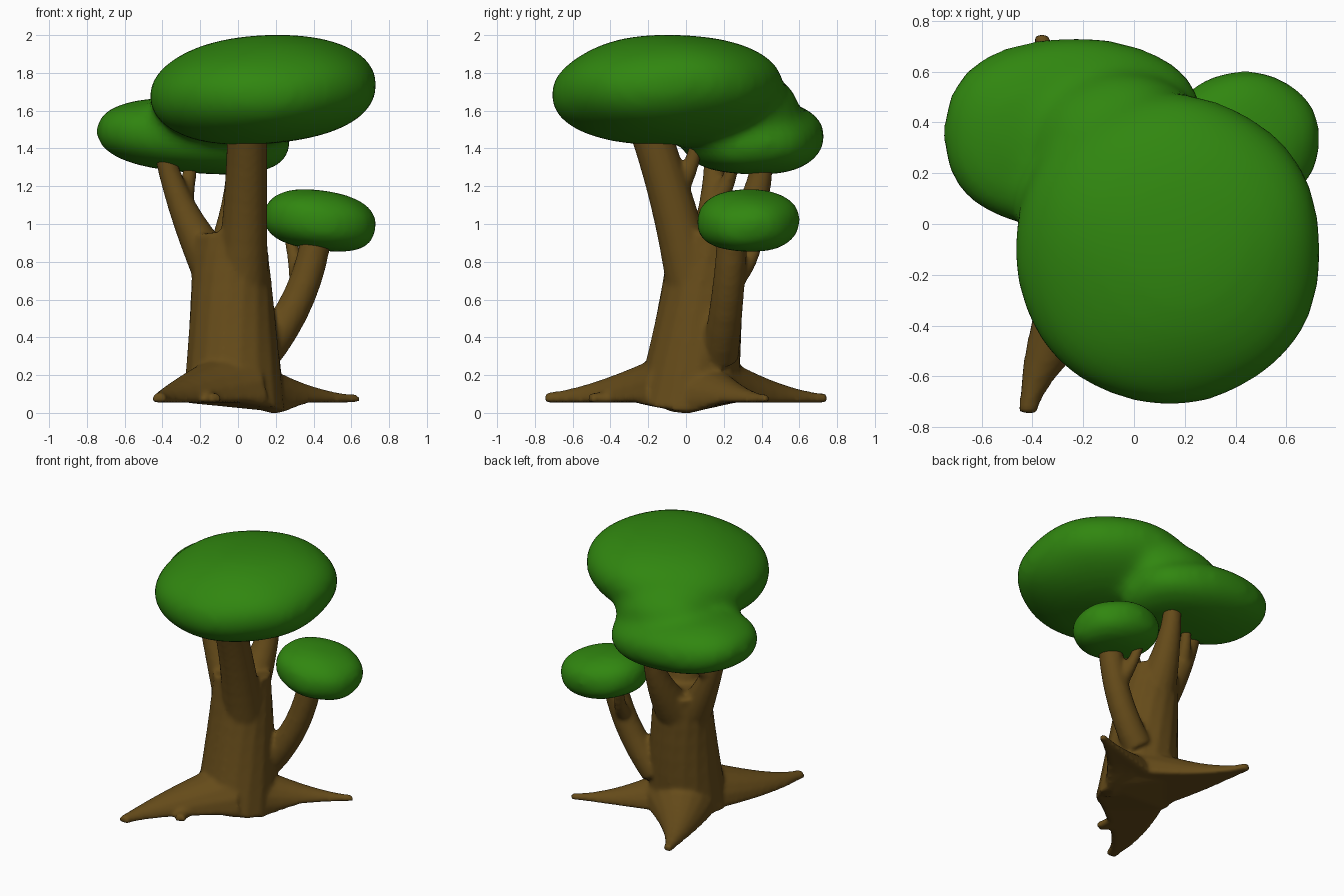
import bpy, bmesh, math
from mathutils import Vector, Matrix

if "Cube" in bpy.data.objects:
    bpy.data.objects.remove(bpy.data.objects["Cube"])


def material(name, color):
    m = bpy.data.materials.new(name)
    m.diffuse_color = color
    m.use_nodes = True
    m.node_tree.nodes["Principled BSDF"].inputs["Base Color"].default_value = m.diffuse_color
    return m


BARK = material("bark", (0.13, 0.07, 0.01, 1))
LEAF = material("leaf", (0.03, 0.24, 0.005, 1))


def floor_z(x, y):
    # underside is level, dipping to the ground at one corner of the trunk
    return -0.02 + 0.075 * min(1, math.hypot(x - 0.225, y + 0.03) / 0.25)


def limb(bm, start, mid, end, r0, r1, power=2, segs=16, steps=8):
    """Closed tapering tube on a curve through three points, flattened underneath."""
    a, m, c = Vector(start), Vector(mid), Vector(end)
    b = 2 * m - (a + c) / 2
    rings = []
    for i in range(steps + 1):
        t = i / steps
        p = a * (1 - t) ** 2 + b * 2 * t * (1 - t) + c * t * t
        q = ((b - a) * (1 - t) + (c - b) * t).to_track_quat('Z', 'Y')
        r = r1 + (r0 - r1) * (1 - t) ** power
        ring = []
        for k in range(segs):
            ang = 2 * math.pi * k / segs
            v = p + q @ Vector((math.cos(ang), math.sin(ang), 0)) * r
            v.z = max(v.z, floor_z(v.x, v.y))
            ring.append(bm.verts.new(v))
        rings.append(ring)
    for lo, hi in zip(rings, rings[1:]):
        for k in range(segs):
            n = (k + 1) % segs
            bm.faces.new((lo[k], lo[n], hi[n], hi[k]))
    bm.faces.new(rings[0][::-1])
    bm.faces.new(rings[-1])


def twig(bm, start, end, r):
    mid = (Vector(start) + Vector(end)) / 2 + Vector((0, 0.02, -0.02))
    limb(bm, start, mid, end, 1.8 * r, r)


def root(bm, start, mid, end, r0, r1=0.028):
    limb(bm, (*start, 0.08), (*mid, 0.065), (*end, 0.075), r0, r1, 1.4)


def blob(bm, center, radii, tilt_x=0, tilt_y=0, top=2.3, bottom=2.3, plan=2):
    """Ellipsoid with adjustable boxiness and gentle lumps."""
    rot = Matrix.Rotation(math.radians(tilt_y), 3, 'Y') @ Matrix.Rotation(math.radians(tilt_x), 3, 'X')
    for v in bmesh.ops.create_icosphere(bm, subdivisions=4, radius=1)["verts"]:
        c = v.co.normalized()
        h = (abs(c.x) ** plan + abs(c.y) ** plan) ** (1 / plan)
        p = top if c.z > 0 else bottom
        c = c / (h ** p + abs(c.z) ** p) ** (1 / p)
        c *= 1 + 0.015 * math.sin(4 * c.x + 1) * math.cos(5 * c.y + 2 * c.z)
        v.co = Vector(center) + rot @ Vector([a * r for a, r in zip(c, radii)])


def finish(bm, name, mat, voxel, rounds):
    bmesh.ops.recalc_face_normals(bm, faces=bm.faces)
    me = bpy.data.meshes.new(name)
    bm.to_mesh(me)
    bm.free()
    me.materials.append(mat)
    ob = bpy.data.objects.new(name, me)
    bpy.context.collection.objects.link(ob)
    r = ob.modifiers.new("merge", 'REMESH')
    r.mode = 'VOXEL'
    r.voxel_size = voxel
    r.use_smooth_shade = True
    s = ob.modifiers.new("soften", 'SMOOTH')
    s.factor = 0.5
    s.iterations = rounds


# trunk, limbs and roots fused into one body
bm = bmesh.new()
limb(bm, (-0.02, 0, 0), (-0.03, 0.07, 0.5), (-0.045, 0.11, 0.95), 0.275, 0.195, 1.2)
# front limb
limb(bm, (0.02, 0.03, 0.7), (0.04, -0.075, 1.12), (0.05, -0.2, 1.52), 0.14, 0.108)
twig(bm, (0.04, -0.08, 1.13), (0.05, 0.065, 1.47), 0.037)
# back limb
limb(bm, (-0.04, 0.18, 0.8), (-0.01, 0.35, 1.1), (0, 0.4, 1.37), 0.14, 0.06)
# left limb
limb(bm, (-0.12, 0.1, 0.76), (-0.3, 0.14, 1.1), (-0.4, 0.15, 1.42), 0.13, 0.054)
twig(bm, (-0.29, 0.15, 1.11), (-0.235, 0.26, 1.4), 0.033)
# right limb
limb(bm, (0.12, 0.18, 0.3), (0.325, 0.22, 0.62), (0.42, 0.25, 0.98), 0.1, 0.082)
twig(bm, (0.33, 0.25, 0.7), (0.27, 0.39, 0.97), 0.033)
# roots: front left with an offshoot, back, right
root(bm, (-0.03, -0.05), (-0.3, -0.43), (-0.42, -0.745), 0.25, 0.034)
root(bm, (-0.2, -0.28), (-0.16, -0.4), (-0.12, -0.51), 0.1, 0.035)
root(bm, (-0.04, 0.1), (-0.24, 0.43), (-0.37, 0.745), 0.26)
root(bm, (0.06, 0.07), (0.34, 0.26), (0.64, 0.43), 0.21, 0.022)
finish(bm, "trunk_and_roots", BARK, 0.016, 4)

# large crown: main mass, back-left lobe and the bridge between them
bm = bmesh.new()
blob(bm, (0.135, -0.1, 1.712), (0.61, 0.615, 0.29), 2, -4, 2.05, 2.2)
blob(bm, (-0.235, 0.355, 1.465), (0.52, 0.378, 0.195), 0, 5, 2.2, 2.5, 2.25)
blob(bm, (-0.05, 0.3, 1.6), (0.36, 0.3, 0.22), 0, 0, 2, 2)
finish(bm, "large_crown", LEAF, 0.03, 18)

# small crown on the right limb
bm = bmesh.new()
blob(bm, (0.435, 0.33, 1.02), (0.3, 0.27, 0.158), 0, 8, 2.3, 2.6)
finish(bm, "small_crown", LEAF, 0.025, 4)
